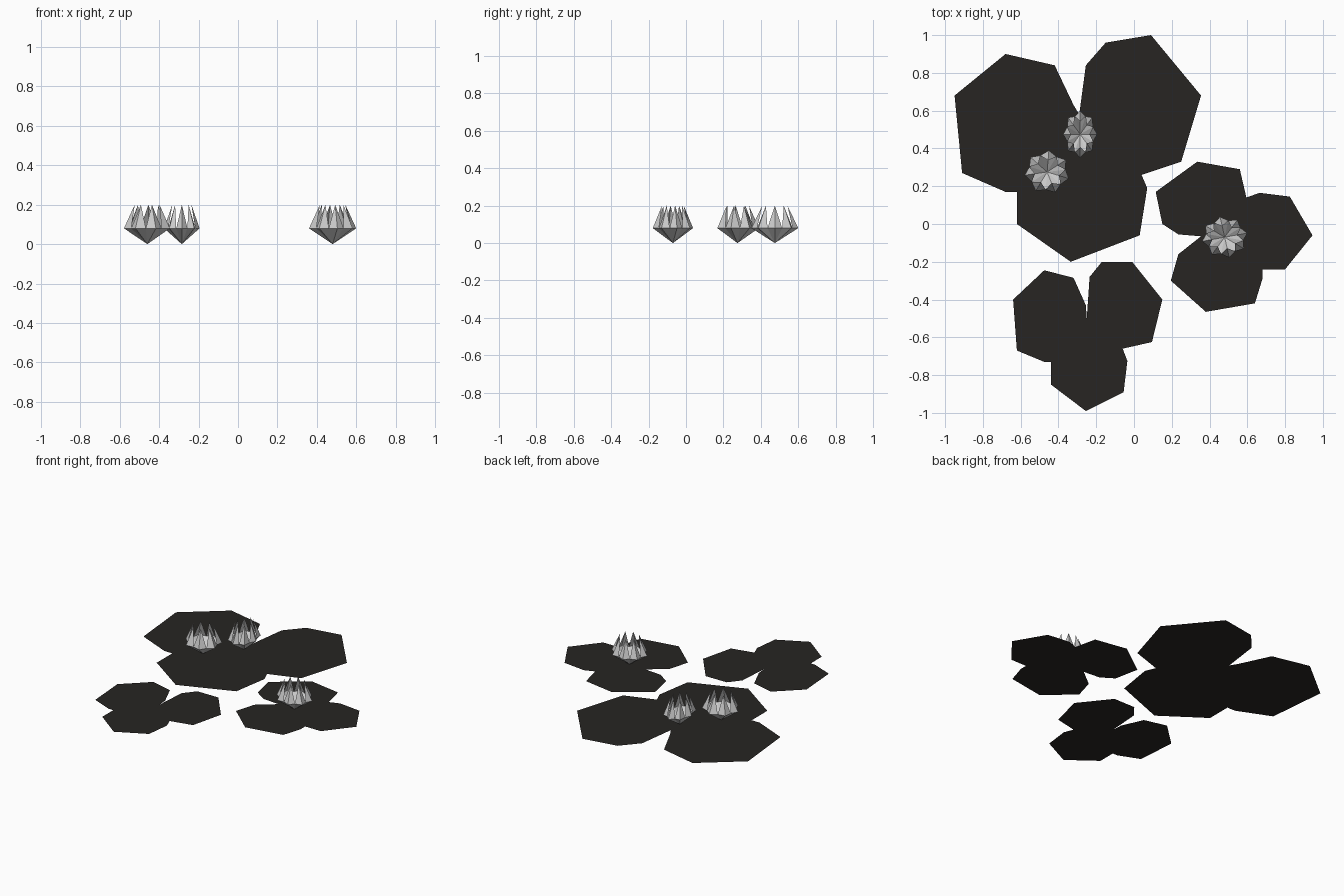
import bpy
import bmesh
from math import cos, sin, pi

if "Cube" in bpy.data.objects:
    bpy.data.objects.remove(bpy.data.objects["Cube"])

dark = bpy.data.materials.new("dark_leaf")
dark.diffuse_color = (0.02, 0.018, 0.016, 1)
dark.use_nodes = True
dark.node_tree.nodes["Principled BSDF"].inputs["Base Color"].default_value = dark.diffuse_color


def finish(bm, name, mat=None):
    me = bpy.data.meshes.new(name)
    bm.to_mesh(me)
    bm.free()
    ob = bpy.data.objects.new(name, me)
    bpy.context.collection.objects.link(ob)
    if mat:
        me.materials.append(mat)
    return ob


def leaf_cluster(name, hub, leaves):
    """Flat leaves meeting at a hub; each outline starts and ends on its neighbours' seams."""
    bm = bmesh.new()
    for outline in leaves:
        f = bm.faces.new([bm.verts.new((x, y, 0)) for x, y in [hub] + outline])
        f.normal_update()
        if f.normal.z < 0:
            f.normal_flip()
    bmesh.ops.remove_doubles(bm, verts=bm.verts, dist=0.0005)
    return finish(bm, name, dark)


def flower(name, x, y, rx, ry, petals, turn):
    """Open pointed bowl with folded petals leaning inward."""
    bm = bmesh.new()
    base = bm.verts.new((x, y, 0))

    def ring(r, z, offset):
        pts = []
        for i in range(petals):
            a = turn + 2 * pi * (i + offset) / petals
            pts.append(bm.verts.new((x + rx * r * cos(a), y + ry * r * sin(a), z)))
        return pts

    mid = ring(1.0, 0.08, 0)
    gap = ring(0.82, 0.08, 0.5)
    tip = ring(0.54, 0.2, 0)
    for i in range(petals):
        before, after = gap[i - 1], gap[i]
        bm.faces.new((base, mid[i], before))
        bm.faces.new((base, after, mid[i]))
        bm.faces.new((before, mid[i], tip[i]))
        bm.faces.new((mid[i], after, tip[i]))
    return finish(bm, name)


# Large leaf cluster at the back left
leaf_cluster("large_leaves", (-.28, .42), [
    [(-.29, .58), (-.32, .63), (-.42, .84), (-.68, .90), (-.95, .68), (-.91, .27),
     (-.68, .17), (-.62, .17)],
    [(.04, .26), (.25, .33), (.355, .68), (.09, 1.0), (-.15, .96), (-.255, .84), (-.29, .58)],
    [(-.62, .17), (-.62, 0), (-.335, -.20), (.03, -.06), (.07, .19), (.04, .26)],
])

# Medium leaf cluster on the right
leaf_cluster("right_leaves", (.48, -.05), [
    [(.595, .14), (.56, .29), (.335, .33), (.115, .17), (.15, 0), (.235, -.055), (.355, -.065)],
    [(.68, -.24), (.80, -.24), (.945, -.06), (.825, .145), (.665, .165), (.595, .14)],
    [(.355, -.065), (.235, -.16), (.195, -.30), (.38, -.465), (.64, -.42), (.68, -.29), (.68, -.24)],
])

# Small leaf cluster at the front
leaf_cluster("front_leaves", (-.26, -.58), [
    [(-.25, -.50), (-.255, -.43), (-.32, -.285), (-.475, -.245), (-.64, -.40), (-.62, -.67),
     (-.475, -.73), (-.44, -.73)],
    [(-.06, -.66), (.095, -.625), (.15, -.40), (-.01, -.20), (-.17, -.20), (-.235, -.28), (-.25, -.50)],
    [(-.44, -.73), (-.44, -.85), (-.255, -.99), (-.055, -.89), (-.035, -.725), (-.06, -.66)],
])

# Flowers
flower("left_flower", -.46, .275, .12, .115, 7, -1.2)
flower("middle_flower", -.285, .475, .09, .125, 8, 0)
flower("right_flower", .48, -.07, .122, .11, 8, 0.2)
